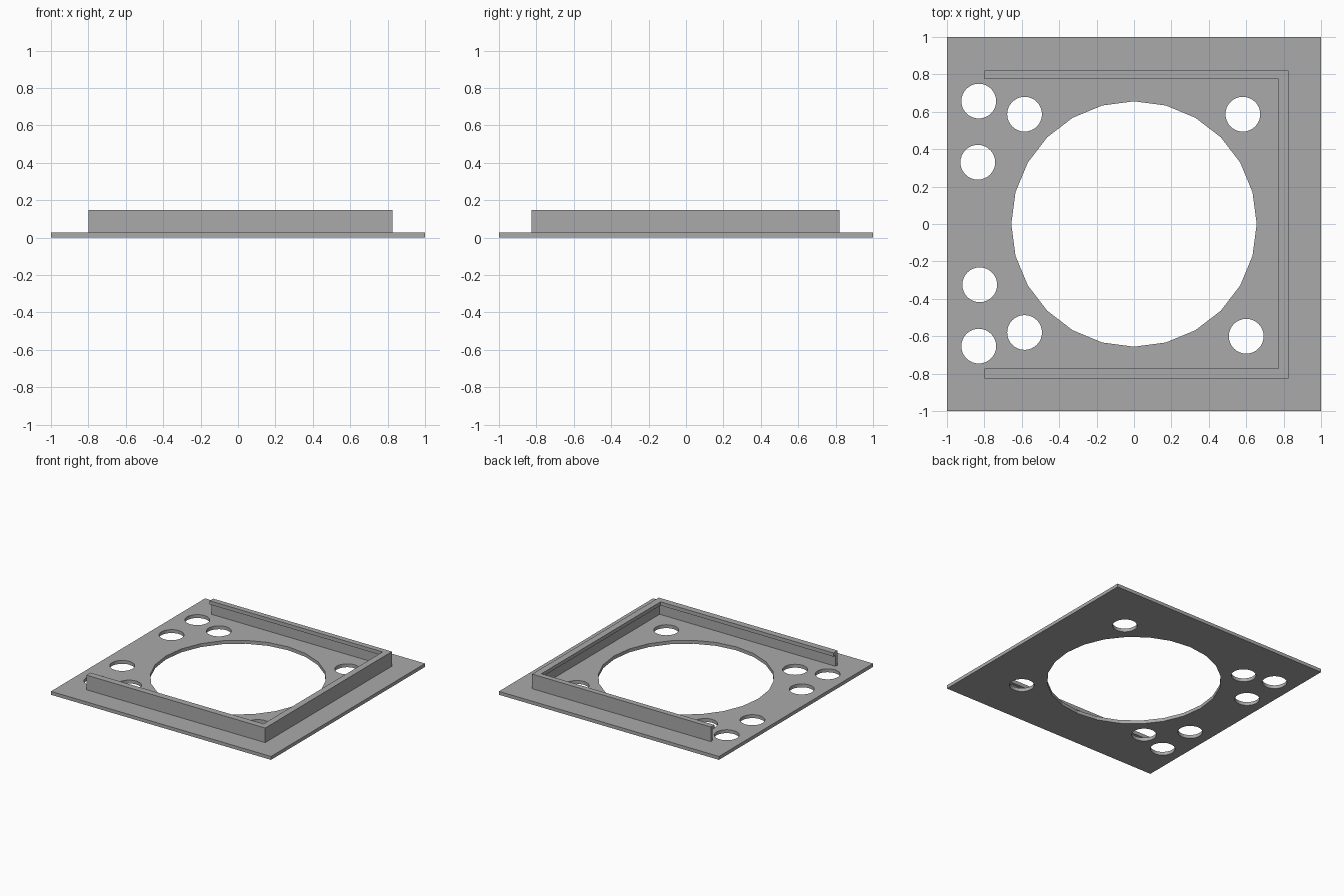
import bpy, bmesh
from math import sin, cos, tau

if "Cube" in bpy.data.objects:
    bpy.data.objects.remove(bpy.data.objects["Cube"])

PLATE_TOP = 0.028
RAIL_TOP = 0.148

grey = bpy.data.materials.new("light_grey")
grey.use_nodes = True
colour = (0.40, 0.40, 0.40, 1)
grey.diffuse_color = colour
grey.node_tree.nodes["Principled BSDF"].inputs["Base Color"].default_value = colour


def add_object(name, bm):
    bmesh.ops.recalc_face_normals(bm, faces=bm.faces)
    mesh = bpy.data.meshes.new(name)
    bm.to_mesh(mesh)
    bm.free()
    mesh.materials.append(grey)
    obj = bpy.data.objects.new(name, mesh)
    bpy.context.collection.objects.link(obj)
    return obj


def circle(cx, cy, radius, sides):
    return [(cx + radius * cos(tau * i / sides), cy + radius * sin(tau * i / sides))
            for i in range(sides)]


# Base plate: square outline with a large opening and eight small holes
holes = [(-0.83, 0.657), (-0.585, 0.587), (-0.835, 0.33), (-0.825, -0.325),
         (-0.83, -0.653), (-0.585, -0.58), (0.582, 0.587), (0.6, -0.6)]
loops = [[(-1, -1), (1, -1), (1, 1), (-1, 1)], circle(0, 0, 0.656, 24)]
loops += [circle(x, y, 0.093, 32) for x, y in holes]

bm = bmesh.new()
for loop in loops:
    verts = [bm.verts.new((x, y, 0)) for x, y in loop]
    for a, b in zip(verts, verts[1:] + verts[:1]):
        bm.edges.new((a, b))
bmesh.ops.triangle_fill(bm, edges=bm.edges[:], use_beauty=True, normal=(0, 0, 1))
bmesh.ops.dissolve_degenerate(bm, dist=1e-5, edges=bm.edges[:])
top = bmesh.ops.extrude_face_region(bm, geom=bm.faces[:], use_keep_orig=True)
top_verts = [g for g in top["geom"] if isinstance(g, bmesh.types.BMVert)]
bmesh.ops.translate(bm, verts=top_verts, vec=(0, 0, PLATE_TOP))
add_object("base_plate", bm)

# Guide rail: lipped section (inward offset, height) swept round three sides
section = [(0, PLATE_TOP), (0, RAIL_TOP), (0.053, RAIL_TOP), (0.053, 0.118),
           (0.026, 0.118), (0.026, PLATE_TOP)]
stations = [((-0.8, -0.825), (0, 1)), ((0.825, -0.825), (-1, 1)),
            ((0.825, 0.82), (-1, -0.85)), ((-0.8, 0.82), (0, -0.85))]

bm = bmesh.new()
rings = [[bm.verts.new((x + dx * d, y + dy * d, z)) for d, z in section]
         for (x, y), (dx, dy) in stations]
for r, s in zip(rings, rings[1:]):
    for i in range(len(section)):
        j = (i + 1) % len(section)
        bm.faces.new((r[i], r[j], s[j], s[i]))
bm.faces.new(rings[0])
bm.faces.new(rings[-1])
add_object("guide_rail", bm)
